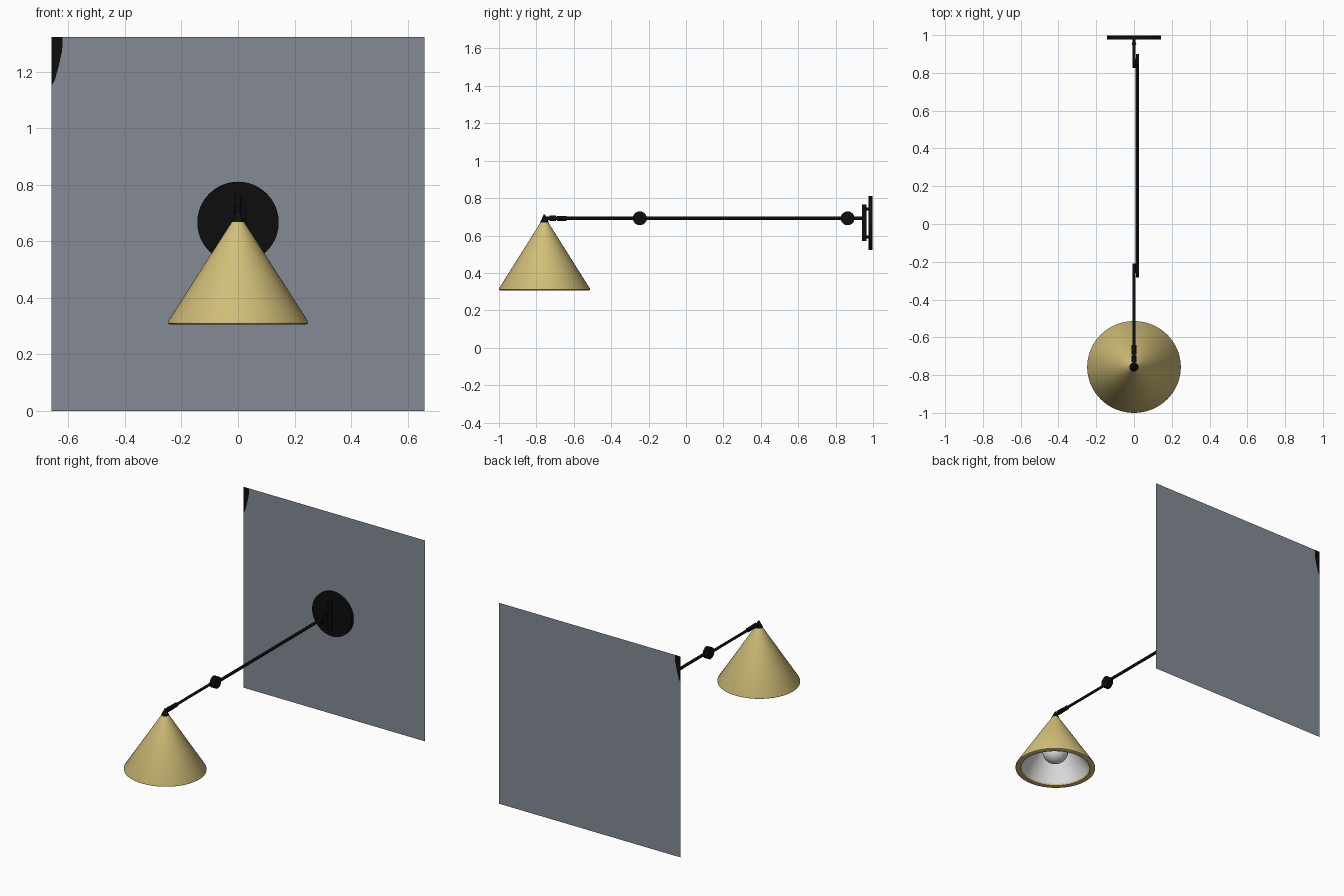
import bpy, bmesh, math
from mathutils import Vector

if "Cube" in bpy.data.objects:
    bpy.data.objects.remove(bpy.data.objects["Cube"])


def material(name, rgb):
    m = bpy.data.materials.new(name)
    m.diffuse_color = (*rgb, 1)
    m.use_nodes = True
    m.node_tree.nodes["Principled BSDF"].inputs["Base Color"].default_value = m.diffuse_color
    return m


BLACK = material("matte black", (0.004, 0.004, 0.004))
GOLD = material("brushed gold", (0.64, 0.52, 0.19))
WHITE = material("inner white", (0.8, 0.8, 0.8))
WALL = material("wall grey", (0.23, 0.255, 0.3))

ARM_Z, SHADE_Y, PLATE_Z = 0.692, -0.757, 0.667


def finish(name, bm, mats, smooth=True):
    me = bpy.data.meshes.new(name)
    bm.to_mesh(me)
    bm.free()
    ob = bpy.data.objects.new(name, me)
    bpy.context.collection.objects.link(ob)
    for m in mats:
        me.materials.append(m)
    if smooth:
        bpy.ops.object.select_all(action='DESELECT')
        ob.select_set(True)
        bpy.context.view_layer.objects.active = ob
        bpy.ops.object.shade_smooth_by_angle(angle=math.radians(35))
    return ob


def rod(name, a, b, r1, r2=None, mat=BLACK, segs=24):
    """Capped cylinder or cone from point a to point b."""
    a, b = Vector(a), Vector(b)
    bm = bmesh.new()
    bmesh.ops.create_cone(bm, cap_ends=True, segments=segs, radius1=r1,
                          radius2=r1 if r2 is None else r2, depth=(b - a).length)
    rot = (b - a).to_track_quat('Z', 'Y').to_matrix().to_4x4()
    bm.transform(rot)
    bmesh.ops.translate(bm, verts=bm.verts, vec=(a + b) / 2)
    return finish(name, bm, [mat])


def lathe(name, profile, mats, mat_rule, centre, scale=(1, 1, 1), segs=64):
    """Spin an (r, z) profile about the vertical axis; mat_rule maps strip to slot."""
    bm = bmesh.new()
    rings = [[bm.verts.new((r * math.cos(t) * scale[0], r * math.sin(t) * scale[1], z))
              for t in (2 * math.pi * i / segs for i in range(segs))] for r, z in profile]
    for k in range(len(rings) - 1):
        for i in range(segs):
            j = (i + 1) % segs
            f = bm.faces.new((rings[k][i], rings[k][j], rings[k + 1][j], rings[k + 1][i]))
            f.material_index = mat_rule(k)
    bmesh.ops.translate(bm, verts=bm.verts, vec=centre)
    return finish(name, bm, mats)


# Wall panel, a single sheet with a dark curved patch in one top corner
bm = bmesh.new()
curve = [bm.verts.new((x, 1, z)) for x, z in
         [(-0.66, 1.15), (-0.648, 1.17), (-0.634, 1.22), (-0.622, 1.275), (-0.62, 1.322)]]
corner = bm.verts.new((-0.66, 1, 1.322))
others = [bm.verts.new((x, 1, z)) for x, z in [(0.66, 1.322), (0.66, 0), (-0.66, 0)]]
bm.faces.new([corner] + curve[::-1]).material_index = 1
main = bm.faces.new(curve + others)
for f in bm.faces:
    f.normal_update()
    if f.normal.y > 0:
        f.normal_flip()
bmesh.ops.triangulate(bm, faces=bm.faces[:])
finish("wall_panel", bm, [WALL, BLACK], smooth=False)

# Wall mount: round plate, vertical bar and its two standoffs
rod("wall_plate", (0, 0.997, PLATE_Z), (0, 0.976, PLATE_Z), 0.144, segs=64)
rod("mount_bar", (0, 0.954, 0.57), (0, 0.954, 0.765), 0.012)
for side, z in (("lower", 0.592), ("upper", 0.742)):
    rod(f"{side}_standoff", (0, 0.98, z), (0, 0.954, z), 0.007)

# Jointed arm: stub, long offset rod, short front rod
rod("rear_arm", (0, 0.954, ARM_Z), (0, 0.864, ARM_Z), 0.009)
rod("long_arm", (0.018, 0.864, ARM_Z), (0.018, -0.247, ARM_Z), 0.0095)
rod("front_arm", (0, -0.247, ARM_Z), (0, -0.757, ARM_Z), 0.0085)

# Pairs of hinge discs at both joints, with a pin between them
for end, y in (("rear", 0.864), ("front", -0.247)):
    rod(f"{end}_hinge_disc_inner", (-0.008, y, ARM_Z), (0.007, y, ARM_Z), 0.037, segs=40)
    rod(f"{end}_hinge_disc_outer", (0.010, y, ARM_Z), (0.026, y, ARM_Z), 0.037, segs=40)
    rod(f"{end}_hinge_pin", (0, y, ARM_Z), (0.02, y, ARM_Z), 0.012)

# Collar pieces behind the shade
rod("collar_front", (0, -0.73, ARM_Z), (0, -0.695, ARM_Z), 0.0145)
rod("collar_rear", (0, -0.69, ARM_Z), (0, -0.64, ARM_Z), 0.0135)

# Conical shade: gold outside and lip, white inside
lathe("shade", [(0.004, 0.63), (0.212, 0.318), (0.215, 0.308), (0.24, 0.306), (0.248, 0.31),
                (0.248, 0.317), (0.02, 0.672), (0.001, 0.673)],
      [GOLD, WHITE], lambda k: 1 if k == 0 else 0, (0, SHADE_Y, 0), (1, 0.98, 1))
rod("shade_cap", (0, SHADE_Y, 0.669), (0, SHADE_Y, 0.711), 0.024, 0.004)

# Round bulb with its socket
bm = bmesh.new()
bmesh.ops.create_uvsphere(bm, u_segments=32, v_segments=20, radius=0.08)
bmesh.ops.translate(bm, verts=bm.verts, vec=(0, SHADE_Y, 0.43))
finish("bulb", bm, [WHITE])
rod("bulb_socket", (0, SHADE_Y, 0.49), (0, SHADE_Y, 0.60), 0.02, mat=WHITE)
